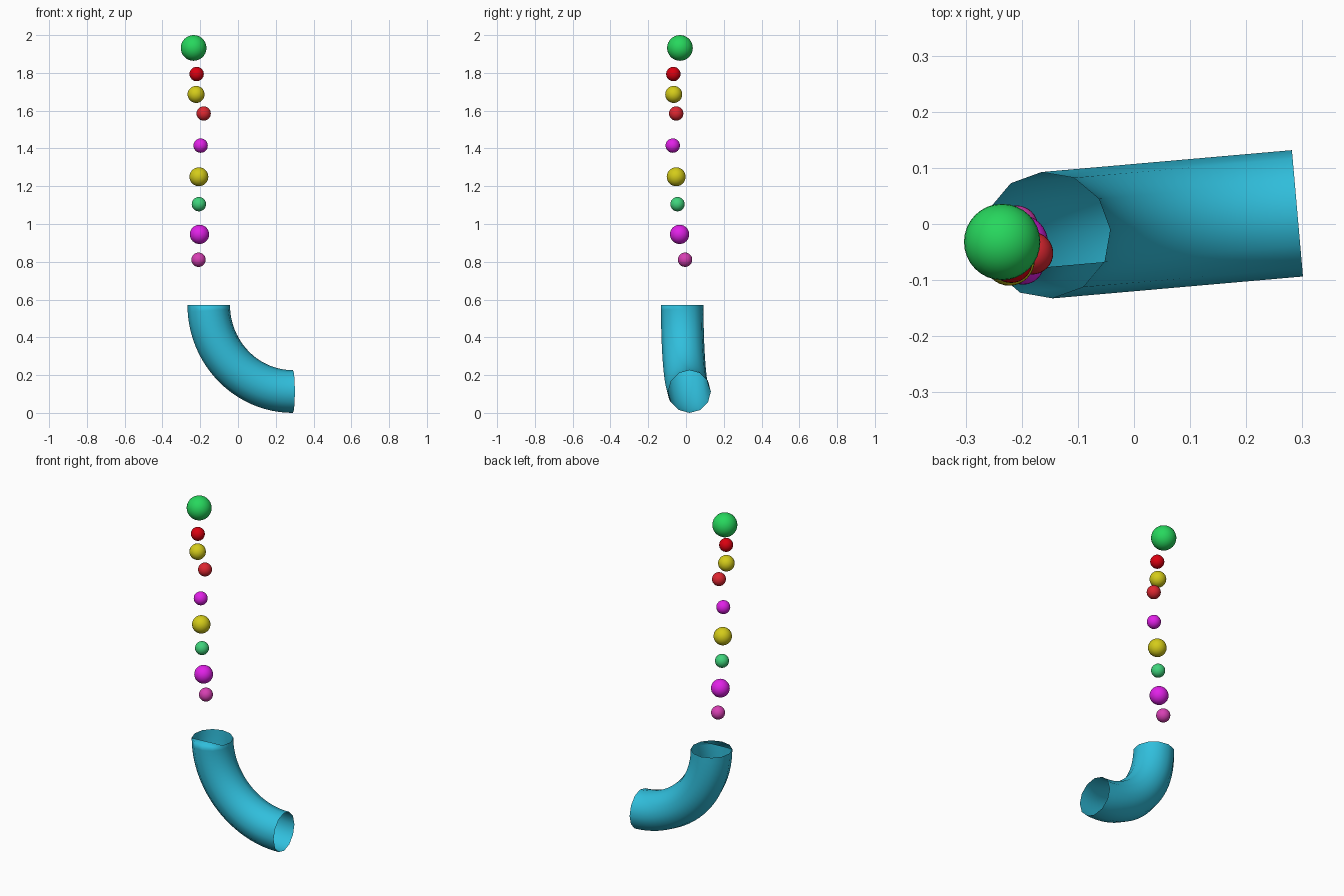
import bpy, bmesh
from math import sin, cos, pi, radians
from mathutils import Vector

if "Cube" in bpy.data.objects:
    bpy.data.objects.remove(bpy.data.objects["Cube"])


def material(name, rgb):
    m = bpy.data.materials.new(name)
    m.diffuse_color = (*rgb, 1)
    m.use_nodes = True
    m.node_tree.nodes["Principled BSDF"].inputs["Base Color"].default_value = m.diffuse_color
    return m


def ball(name, x, y, z, r, mat):
    bpy.ops.mesh.primitive_uv_sphere_add(segments=32, ring_count=16, radius=r, location=(x, y, z))
    ob = bpy.context.object
    ob.name = name
    ob.data.materials.append(mat)
    bpy.ops.object.shade_smooth()


green = material("green", (0.02, 0.68, 0.11))
mint = material("mint", (0.05, 0.65, 0.20))
red = material("red", (0.70, 0.0, 0.005))
light_red = material("light_red", (0.72, 0.02, 0.03))
yellow = material("yellow", (0.66, 0.60, 0.01))
magenta = material("magenta", (0.75, 0.015, 0.80))
pink = material("pink", (0.68, 0.05, 0.45))
teal = material("teal", (0.03, 0.52, 0.72))

# Column of floating balls, top to bottom
for i, b in enumerate([
    (-0.235, -0.032, 1.932, 0.068, green),
    (-0.219, -0.067, 1.794, 0.038, red),
    (-0.222, -0.065, 1.686, 0.045, yellow),
    (-0.182, -0.052, 1.585, 0.038, light_red),
    (-0.198, -0.070, 1.415, 0.038, magenta),
    (-0.207, -0.052, 1.250, 0.050, yellow),
    (-0.207, -0.045, 1.105, 0.038, mint),
    (-0.204, -0.034, 0.945, 0.051, magenta),
    (-0.209, -0.005, 0.811, 0.038, pink),
]):
    ball(f"ball_{i + 1}", *b)

# Open elbow pipe: twelve-sided tube swept through a quarter turn
SIDES, STEPS, R = 12, 24, 0.113
yaw = radians(5)
along = Vector((cos(yaw), sin(yaw), 0))
across = Vector((-sin(yaw), cos(yaw), 0))
up = Vector((0, 0, 1))
top = Vector((-0.155, -0.02, 0.572))
RX, RZ = 0.448, 0.459
bm = bmesh.new()
rings = []
for s in range(STEPS + 1):
    t = s / STEPS * pi / 2
    centre = top + along * RX * (1 - cos(t)) - up * RZ * sin(t)
    inward = along * cos(t) + up * sin(t)
    rings.append([bm.verts.new(centre + R * (inward * cos(a) + across * sin(a)))
                  for a in (2 * pi * k / SIDES for k in range(SIDES))])
for a, b in zip(rings, rings[1:]):
    for k in range(SIDES):
        n = (k + 1) % SIDES
        bm.faces.new((a[k], b[k], b[n], a[n]))

# Small flat lip covering the front of the upper mouth
bm.faces.new([rings[0][k] for k in range(7, 12)])
for f in bm.faces:
    f.smooth = True
mesh = bpy.data.meshes.new("elbow_pipe")
bm.to_mesh(mesh)
bm.free()
mesh.materials.append(teal)
bpy.context.collection.objects.link(bpy.data.objects.new("elbow_pipe", mesh))
